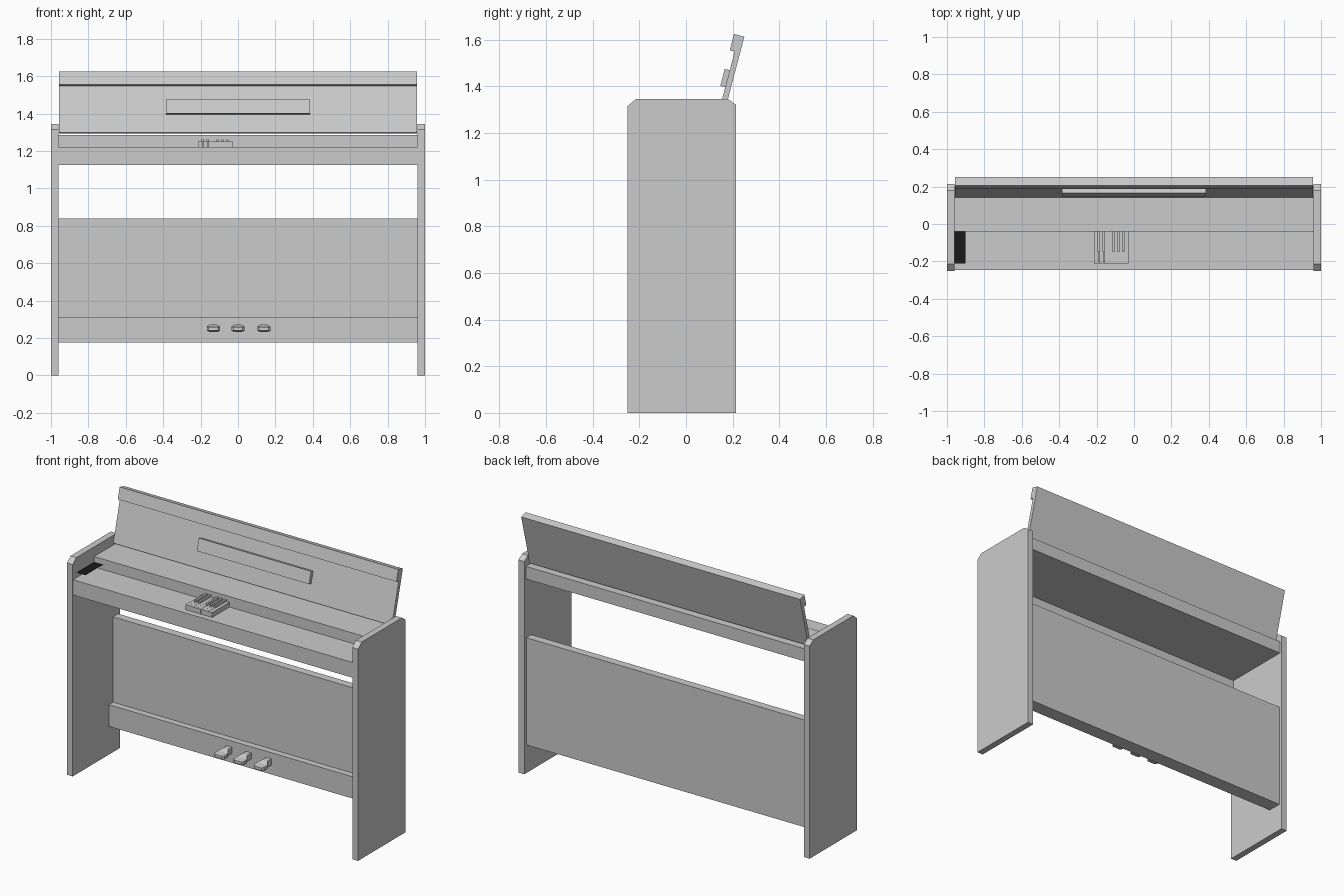
import bpy, bmesh

if "Cube" in bpy.data.objects:
    bpy.data.objects.remove(bpy.data.objects["Cube"])


def mesh_object(name, verts, faces, color=None):
    me = bpy.data.meshes.new(name)
    me.from_pydata(verts, [], faces)
    bm = bmesh.new()
    bm.from_mesh(me)
    bmesh.ops.recalc_face_normals(bm, faces=bm.faces)
    bm.to_mesh(me)
    bm.free()
    ob = bpy.data.objects.new(name, me)
    bpy.context.collection.objects.link(ob)
    if color:
        mat = bpy.data.materials.new(name + "_colour")
        mat.diffuse_color = color
        mat.use_nodes = True
        mat.node_tree.nodes["Principled BSDF"].inputs["Base Color"].default_value = mat.diffuse_color
        me.materials.append(mat)
    return ob


def prism(name, lower, upper, color=None):
    """Solid between two matching outlines."""
    n = len(lower)
    faces = [tuple(range(n)), tuple(range(n, 2 * n))]
    faces += [(i, (i + 1) % n, n + (i + 1) % n, n + i) for i in range(n)]
    return mesh_object(name, lower + upper, faces, color)


def side_profile(name, yz, x0, x1):
    return prism(name, [(x0, y, z) for y, z in yz], [(x1, y, z) for y, z in yz])


def box(name, x0, x1, y0, y1, z0, z1):
    return side_profile(name, [(y0, z0), (y1, z0), (y1, z1), (y0, z1)], x0, x1)


# side panels with clipped top corners
panel = [(-.25, 0), (.215, 0), (.215, 1.32), (.18, 1.345), (-.215, 1.345), (-.25, 1.315)]
side_profile("left_side_panel", panel, -1, -.96)
side_profile("right_side_panel", panel, .96, 1)

# key bed: front apron, thin bed and raised rear shelf in one profile
side_profile("key_bed", [(-.247, 1.125), (-.227, 1.125), (-.227, 1.207), (.2, 1.207),
                         (.2, 1.285), (-.04, 1.285), (-.04, 1.22), (-.247, 1.22)], -.96, .96)

# rear panel with thicker pedal board
side_profile("rear_panel", [(.105, .175), (.195, .175), (.195, .84), (.145, .84),
                            (.145, .31), (.105, .31)], -.96, .96)


# tilted lid: s runs up the lid, t runs out from its back face
def lid_pt(s, t):
    return (.166 + .255 * s - .967 * t, 1.293 + .967 * s + .255 * t)


side_profile("lid", [lid_pt(*p) for p in
                     [(0, 0), (.33, 0), (.33, .046), (.258, .046), (.258, .024), (0, .024)]],
             -.957, .957)
side_profile("music_rest", [lid_pt(*p) for p in
                            [(.1, .024), (.175, .024), (.175, .046), (.1, .046)]], -.385, .385)

# one octave of keys
w = .185 / 7
for i in range(7):
    x = -.215 + i * w
    box(f"white_key_{i + 1}", x + .0005, x + w - .0005, -.21, -.04, 1.22, 1.25)
for i in (1, 2, 4, 5, 6):
    x = -.215 + i * w
    box(f"black_key_{i}", x - .006, x + .006, -.15, -.04, 1.25, 1.262)

# flat black strip at the left end of the keyboard
mesh_object("end_strip", [(-.96, -.21, 1.25), (-.9, -.21, 1.25), (-.9, -.04, 1.25),
                          (-.96, -.04, 1.25)], [(0, 1, 2, 3)], (.01, .01, .01, 1))

# pedals: stations of y, half width, bottom, top from tip to neck
stations = [(-.002, .025, .240, .258), (.008, .035, .238, .260), (.04, .035, .238, .262),
            (.065, .018, .232, .272), (.11, .018, .235, .272)]
for name, cx in (("left_pedal", -.132), ("middle_pedal", 0), ("right_pedal", .138)):
    verts, faces = [], [(0, 1, 2, 3)]
    for k, (y, h, z0, z1) in enumerate(stations):
        verts += [(cx - h, y, z0), (cx + h, y, z0), (cx + h, y, z1), (cx - h, y, z1)]
        if k:
            a, b = 4 * k - 4, 4 * k
            faces += [(a + j, a + (j + 1) % 4, b + (j + 1) % 4, b + j) for j in range(4)]
    e = len(verts)
    faces.append((e - 4, e - 3, e - 2, e - 1))
    mesh_object(name, verts, faces)
